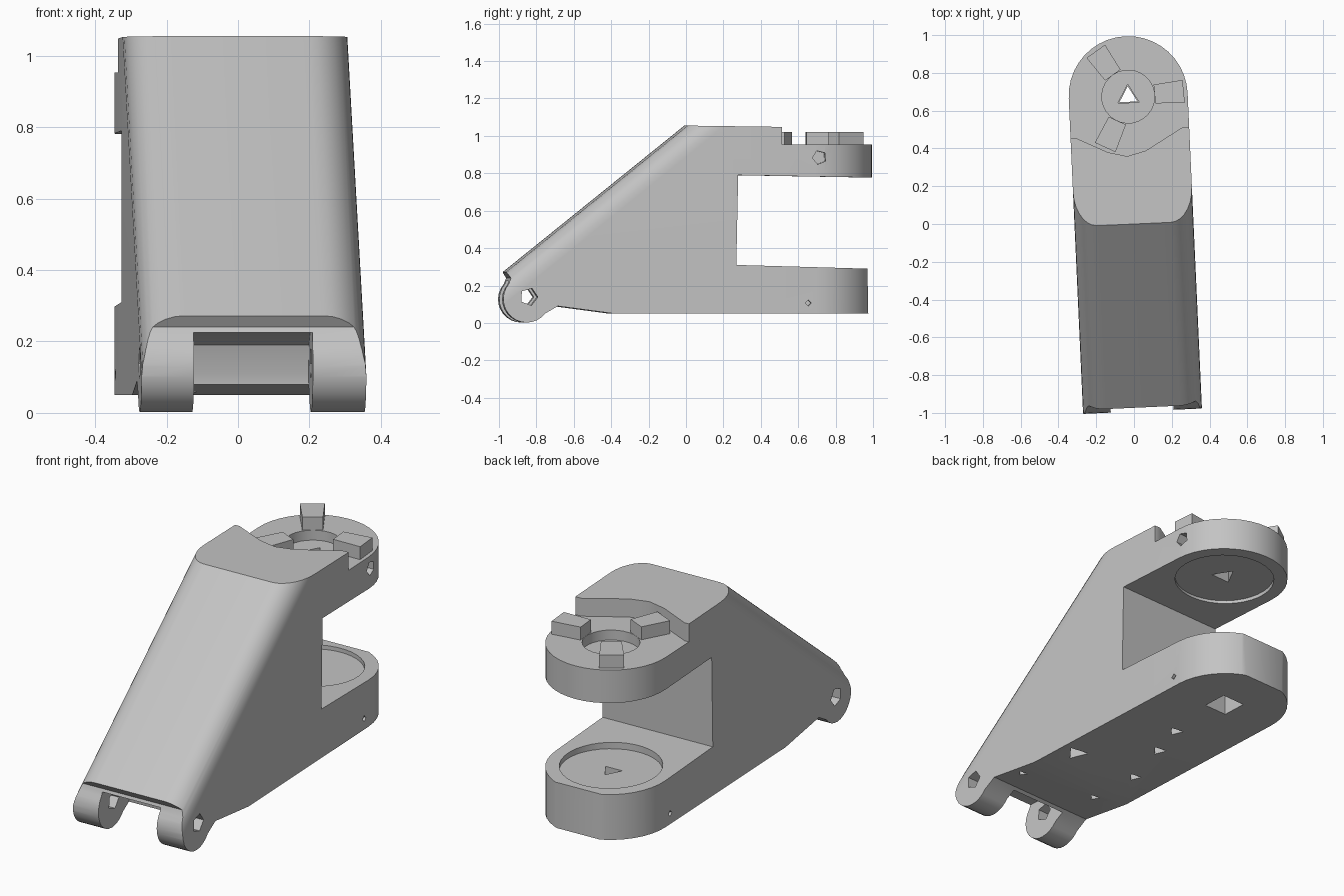
import bpy, bmesh
from math import cos, sin, pi, radians, atan2
from mathutils import Matrix, Vector

old = bpy.data.objects.get("Cube")
if old:
    bpy.data.objects.remove(old)

grey = bpy.data.materials.new("light_grey")
grey.use_nodes = True
colour = (0.55, 0.55, 0.55, 1)
grey.diffuse_color = colour
grey.node_tree.nodes["Principled BSDF"].inputs["Base Color"].default_value = colour

UP = Matrix.Identity(4)
SIDE = Matrix(((0, 0, 1, 0), (1, 0, 0, 0), (0, 1, 0, 0), (0, 0, 0, 1)))  # (y, z) profile along x
TURN = Matrix.Rotation(radians(2.6), 4, 'Z')
PIVOT = (0, 0.675)


def prism(name, pts, lo, hi, frame=UP):
    """Extrude a flat outline from lo to hi in the given frame."""
    bm = bmesh.new()
    face = bm.faces.new([bm.verts.new((p[0], p[1], lo)) for p in pts])
    out = bmesh.ops.extrude_face_region(bm, geom=[face])
    top = [g for g in out["geom"] if isinstance(g, bmesh.types.BMVert)]
    bmesh.ops.translate(bm, verts=top, vec=(0, 0, hi - lo))
    bm.transform(frame)
    bmesh.ops.recalc_face_normals(bm, faces=bm.faces)
    mesh = bpy.data.meshes.new(name)
    bm.to_mesh(mesh)
    bm.free()
    mesh.materials.append(grey)
    ob = bpy.data.objects.new(name, mesh)
    bpy.context.collection.objects.link(ob)
    return ob


def arc(c, r, a, b, n):
    """Points on an arc from angle a to b in degrees."""
    steps = [radians(a + (b - a) * i / n) for i in range(n + 1)]
    return [(c[0] + r * cos(t), c[1] + r * sin(t)) for t in steps]


def ring(c, r, n, start=0):
    return arc(c, r, start, start + 360, n)[:-1]


def combine(ob, tool, operation='DIFFERENCE'):
    mod = ob.modifiers.new("cut", 'BOOLEAN')
    mod.operation, mod.solver, mod.object = operation, 'EXACT', tool
    bpy.context.view_layer.objects.active = ob
    bpy.ops.object.modifier_apply(modifier=mod.name)
    bpy.data.objects.remove(tool)


# Side profile: sloped front, two arms at the back, round hinge eyes at the foot
eye = (-0.867, 0.127)
profile = [(0, 1.055), (1.1, 1.04), (1.1, 0.775), (0.265, 0.79), (0.255, 0.31),
           (0.965, 0.29), (0.97, 0.05), (-0.4, 0.05), (-0.7, 0.09)]
profile += arc(eye, 0.125, -38, -220, 14)
profile += [(-0.95, 0.24), (-0.972, 0.272)]
body = prism("bracket_body", profile, -0.316, 0.316, SIDE)

# Round the arm ends in plan
plan = [(-0.4, -1.2), (0.4, -1.2), (0.4, 0.4), (0.315, 0.4)]
plan += arc((0, 0.68), 0.315, 0, 180, 20) + [(-0.315, 0.4), (-0.4, 0.4)]
combine(body, prism("plan_tool", plan, -1, 2), 'INTERSECT')

# Round the long edges of the slope
tilt = atan2(1.055 - 0.272, 0.972)
n = Vector((0, -sin(tilt), cos(tilt)))
t = Vector((1, 0, 0)).cross(n)
slope = Matrix.Translation((0, 0, 1.055)) @ Matrix(((1, 0, 0), n, t)).transposed().to_4x4()
half = 0.315
section = [(-half, -2), (half, -2)] + arc((half - 0.12, -0.12), 0.12, 0, 90, 7)
section += arc((0.12 - half, -0.12), 0.12, 90, 180, 7)
combine(body, prism("slope_tool", section, -4, 4, slope), 'INTERSECT')

# Lowered pad on the upper arm, behind the deck
step = [(-0.5, 0.47), (-0.29, 0.47), (-0.12, 0.385), (-0.02, 0.36), (0.08, 0.385),
        (0.28, 0.5), (0.5, 0.5), (0.5, 1.3), (-0.5, 1.3)]
combine(body, prism("step_tool", step, 0.953, 1.5))

# Clearance between the hinge eyes, and their pin hole
gap = [(-1.1, -0.1), (-1.1, 0.225), (-0.83, 0.225), (-0.75, 0.19), (-0.72, 0.11), (-0.7, -0.1)]
combine(body, prism("gap_tool", gap, -0.168, 0.165, SIDE))
combine(body, prism("pin_tool", ring((-0.855, 0.14), 0.048, 5, 70), -1, 1, SIDE))

# Round recesses and through holes on the bearing axis
for radius, sides, lo, hi in ((0.14, 28, 0.9, 1.2), (0.25, 36, 0.7, 0.802),
                              (0.25, 36, 0.27, 0.4), (0.065, 3, 0.6, 1.2),
                              (0.055, 3, 0.1, 0.4), (0.095, 4, -0.1, 0.17)):
    outline = ring(PIVOT, radius, sides, 90 if sides == 3 else 45)
    combine(body, prism("bore_tool", outline, lo, hi))

# Screw holes under the base
for x, y, r in ((0, 0.31, 0.04), (-0.07, 0.11, 0.04), (0.22, -0.19, 0.06),
                (-0.16, -0.17, 0.035), (-0.16, -0.47, 0.03), (0.26, -0.55, 0.025)):
    combine(body, prism("screw_tool", ring((x, y), r, 3, 20), -0.1, 0.15))

# Holes in the sides of the arms
combine(body, prism("side_tool", ring((0.7, 0.885), 0.038, 5, 40), 0.2, 0.6, SIDE))
for lo, hi in ((-0.6, -0.27), (0.27, 0.6)):
    combine(body, prism("side_tool", ring((0.64, 0.107), 0.016, 4), lo, hi, SIDE))

# Three locking tabs around the upper bore
tabs = []
for i in range(3):
    frame = Matrix.Translation((*PIVOT, 0)) @ Matrix.Rotation(radians(3 + 120 * i), 4, 'Z')
    outline = [(0.14, -0.05), (0.295, -0.06), (0.295, 0.06), (0.14, 0.05)]
    tabs.append(prism("locking_tab_%d" % (i + 1), outline, 0.94, 1.022, frame))

# Final heading and shading
for ob in [body] + tabs:
    ob.data.transform(TURN)
bpy.ops.object.select_all(action='DESELECT')
body.select_set(True)
bpy.context.view_layer.objects.active = body
bpy.ops.object.shade_smooth_by_angle(angle=radians(30))
